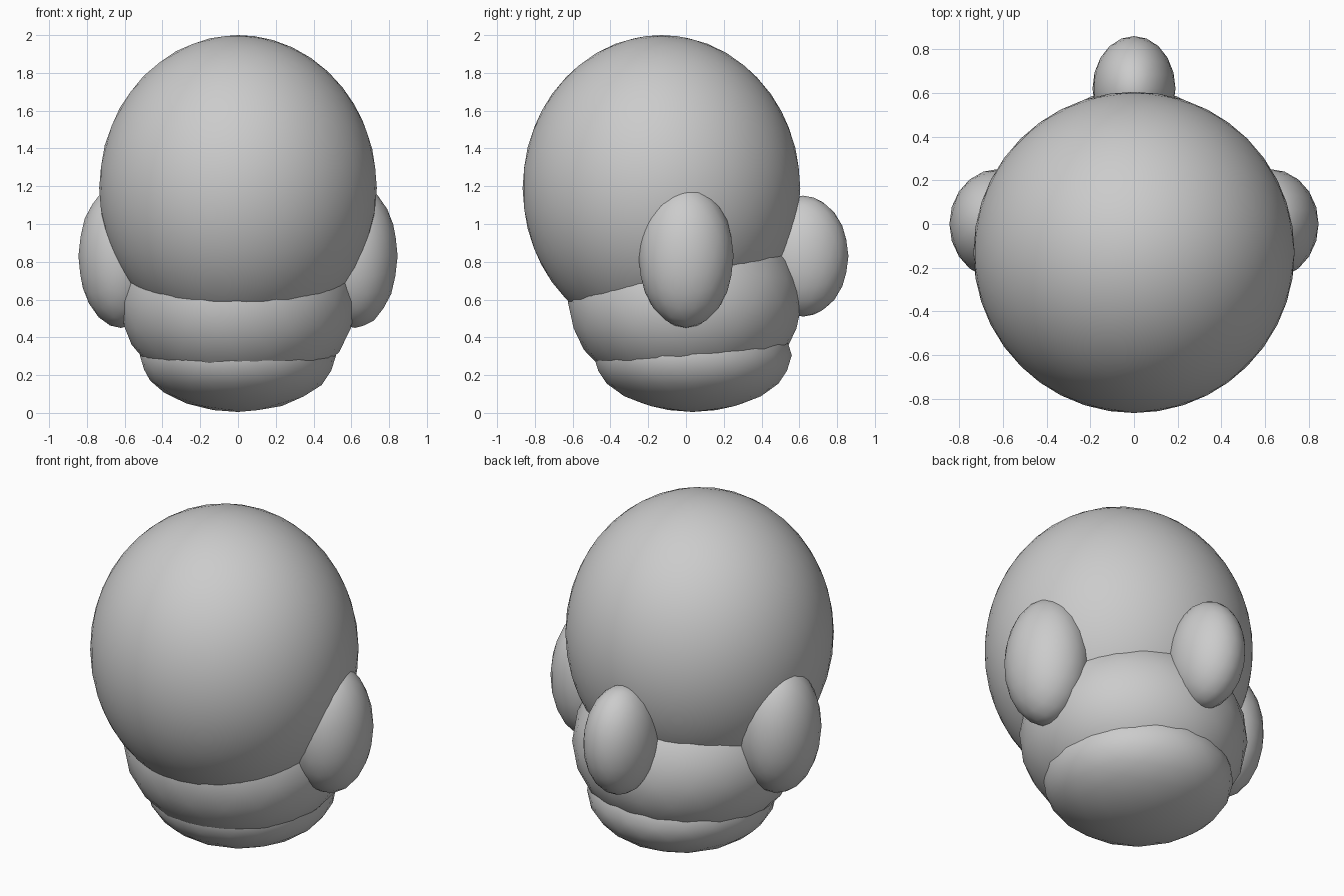
import bpy, bmesh

if "Cube" in bpy.data.objects:
    bpy.data.objects.remove(bpy.data.objects["Cube"])


def ellipsoid(name, centre, radii, subdivisions=3):
    """Smooth icosphere whose extents match the given radii exactly."""
    bm = bmesh.new()
    bmesh.ops.create_icosphere(bm, subdivisions=subdivisions, radius=1)
    reach = [max(v.co[i] for v in bm.verts) for i in range(3)]
    for v in bm.verts:
        for i in range(3):
            v.co[i] *= radii[i] / reach[i]
    for f in bm.faces:
        f.smooth = True
    mesh = bpy.data.meshes.new(name)
    bm.to_mesh(mesh)
    bm.free()
    obj = bpy.data.objects.new(name, mesh)
    obj.location = centre
    bpy.context.collection.objects.link(obj)
    return obj


# Large upper dome, overhanging the front
ellipsoid("dome", (0, -0.13, 1.19), (0.735, 0.735, 0.81), 4)

# Middle and lower bulges
ellipsoid("middle_bulge", (0, -0.005, 0.585), (0.63, 0.62, 0.50))
ellipsoid("base_bulge", (0, 0.035, 0.305), (0.52, 0.525, 0.30))

# Side lobes
for side, x in (("left", -0.62), ("right", 0.62)):
    ellipsoid(side + "_lobe", (x, 0, 0.83), (0.225, 0.252, 0.38))

# Back lobe
ellipsoid("back_lobe", (0, 0.62, 0.83), (0.19, 0.24, 0.32))
